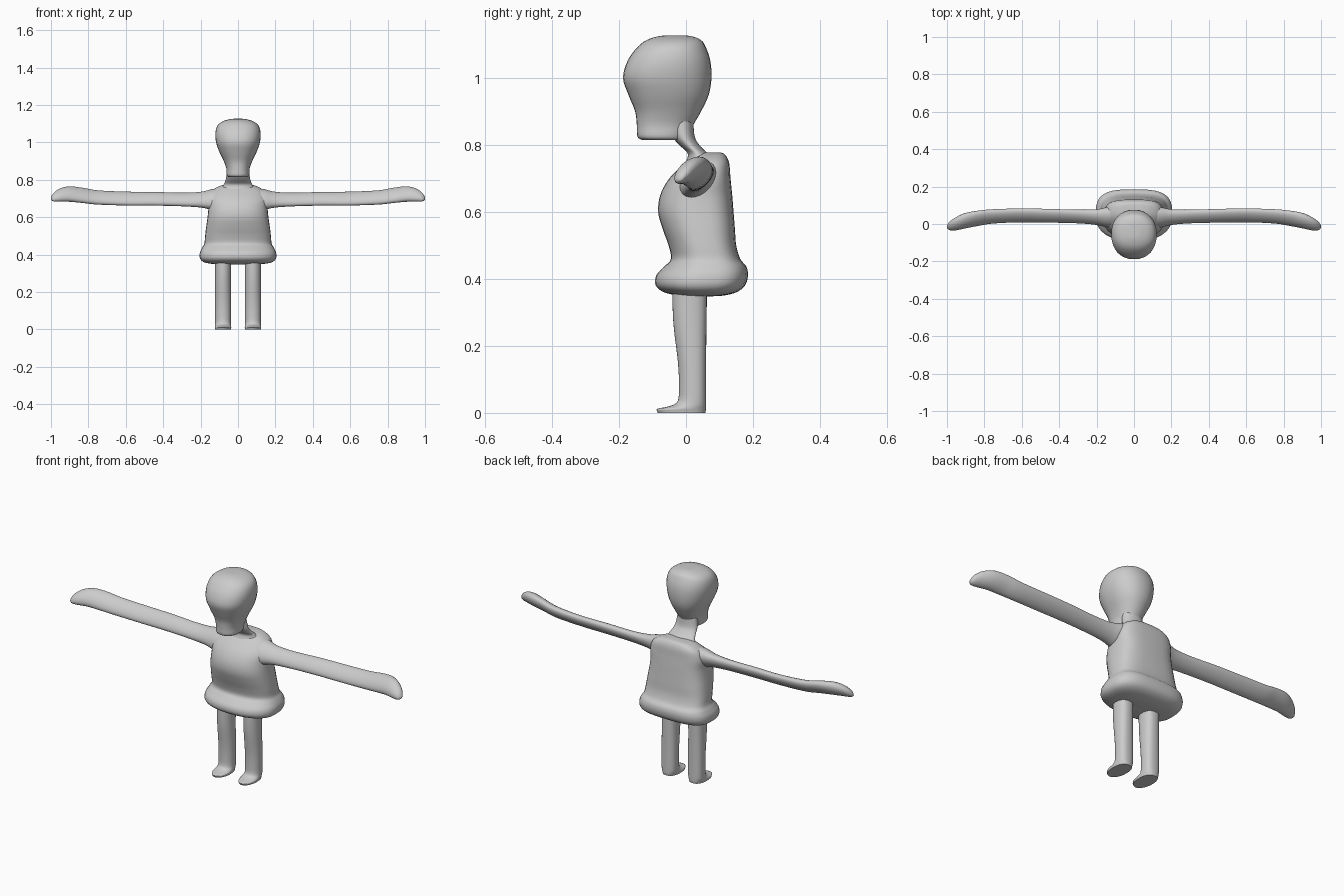
import bpy, bmesh, math
from mathutils import Vector

skin = bpy.data.materials.new("plain_grey")
skin.diffuse_color = (0.6, 0.6, 0.6, 1)
SEG = 32


def smooth_rows(rows, steps=4):
    """Catmull-Rom interpolation between rows of numbers."""
    out = []
    for i in range(len(rows) - 1):
        a, b, c, d = (rows[max(0, min(len(rows) - 1, i + k))] for k in (-1, 0, 1, 2))
        for s in range(steps):
            t = s / steps
            out.append([0.5 * (2 * q + (r - p) * t + (2 * p - 5 * q + 4 * r - u) * t * t
                               + (3 * q - p - 3 * r + u) * t ** 3)
                        for p, q, r, u in zip(a, b, c, d)])
    return out + [list(rows[-1])]


def superpoint(angle, power):
    c, s = math.cos(angle), math.sin(angle)
    e = 2 / power
    return (math.copysign(abs(c) ** e, c), math.copysign(abs(s) ** e, s))


def loft(name, rings, angle=60):
    """Skin a list of point rings, capping both ends."""
    bm = bmesh.new()
    loops = [[bm.verts.new(p) for p in ring] for ring in rings]
    for a, b in zip(loops, loops[1:]):
        for i in range(SEG):
            j = (i + 1) % SEG
            bm.faces.new((a[i], a[j], b[j], b[i]))
    bm.faces.new(loops[0])
    bm.faces.new(loops[-1])
    bmesh.ops.recalc_face_normals(bm, faces=bm.faces)
    mesh = bpy.data.meshes.new(name)
    bm.to_mesh(mesh)
    bm.free()
    mesh.materials.append(skin)
    ob = bpy.data.objects.new(name, mesh)
    bpy.context.collection.objects.link(ob)
    bpy.context.view_layer.objects.active = ob
    ob.select_set(True)
    bpy.ops.object.shade_smooth_by_angle(angle=math.radians(angle))
    ob.select_set(False)
    return ob


def upright(name, rows, x=0, front=2.0, back=2.0, angle=60):
    """Rows are (z, front y, back y, half width)."""
    rings = []
    for z, y0, y1, w in smooth_rows(rows):
        ring = []
        for i in range(SEG):
            a = 2 * math.pi * i / SEG
            px, py = superpoint(a, back if math.sin(a) > 0 else front)
            ring.append((x + px * w, (y0 + y1) / 2 + py * (y1 - y0) / 2, z))
        rings.append(ring)
    return loft(name, rings, angle)


# Head with a rounded crown and narrow jaw
upright("head", [
    (0.815, -0.132, 0.000, 0.050), (0.825, -0.145, 0.005, 0.060),
    (0.86, -0.147, 0.022, 0.062), (0.90, -0.152, 0.045, 0.076),
    (0.95, -0.172, 0.068, 0.100), (1.00, -0.188, 0.076, 0.117),
    (1.05, -0.175, 0.073, 0.121), (1.09, -0.147, 0.060, 0.110),
    (1.113, -0.118, 0.045, 0.082), (1.125, -0.080, 0.015, 0.040),
    (1.127, -0.045, -0.015, 0.012)], front=2.3, back=2.2)

# Neck leaning forward into the jaw
upright("neck", [
    (0.75, 0.000, 0.100, 0.095), (0.775, 0.005, 0.065, 0.076),
    (0.80, -0.020, 0.040, 0.066), (0.825, -0.040, 0.026, 0.062),
    (0.87, -0.050, 0.022, 0.055)])

# Torso flowing into a rolled hem
upright("torso", [
    (0.777, 0.045, 0.105, 0.050), (0.770, 0.025, 0.118, 0.090),
    (0.745, -0.005, 0.129, 0.135), (0.70, -0.050, 0.133, 0.158),
    (0.65, -0.077, 0.138, 0.158), (0.60, -0.083, 0.142, 0.163),
    (0.55, -0.070, 0.146, 0.170), (0.50, -0.052, 0.150, 0.176),
    (0.46, -0.045, 0.162, 0.180), (0.437, -0.065, 0.180, 0.192),
    (0.41, -0.089, 0.185, 0.204), (0.38, -0.090, 0.176, 0.203),
    (0.36, -0.065, 0.150, 0.182), (0.35, -0.020, 0.110, 0.130),
    (0.348, 0.020, 0.070, 0.040)], front=2.3, back=3.2)

# Arms: flattened sections tilted low at the front and high at the back
# Rows are (x, centre y, centre z, long radius, short radius)
arm = [
    (0.08, 0.040, 0.695, 0.075, 0.050), (0.14, 0.036, 0.695, 0.064, 0.044),
    (0.20, 0.037, 0.694, 0.050, 0.032), (0.30, 0.040, 0.695, 0.045, 0.025),
    (0.45, 0.044, 0.699, 0.046, 0.024), (0.60, 0.046, 0.700, 0.047, 0.023),
    (0.75, 0.041, 0.706, 0.048, 0.025), (0.83, 0.031, 0.717, 0.051, 0.027),
    (0.90, 0.018, 0.724, 0.050, 0.030), (0.95, 0.002, 0.719, 0.043, 0.026),
    (0.985, -0.010, 0.708, 0.028, 0.017), (1.0, -0.014, 0.700, 0.008, 0.005)]
major, minor = Vector((0, 1, 1)).normalized(), Vector((0, -1, 1)).normalized()
for side, label in ((1, "left"), (-1, "right")):
    rings = []
    for x, y, z, a, b in smooth_rows(arm):
        rings.append([Vector((side * x, y, z))
                      + major * a * math.cos(2 * math.pi * i / SEG)
                      + minor * b * math.sin(2 * math.pi * i / SEG) for i in range(SEG)])
    loft(label + "_arm", rings)

    # Leg ending in a thin flat foot
    upright(label + "_leg", [
        (0.003, -0.085, 0.058, 0.042), (0.012, -0.086, 0.060, 0.044),
        (0.020, -0.050, 0.060, 0.043), (0.035, -0.025, 0.060, 0.042),
        (0.08, -0.021, 0.060, 0.042), (0.15, -0.024, 0.060, 0.042),
        (0.25, -0.036, 0.061, 0.042), (0.32, -0.040, 0.062, 0.042),
        (0.42, -0.040, 0.062, 0.043)], x=side * 0.08, back=2.5, angle=50)
    for v in bpy.data.objects[label + "_leg"].data.vertices:
        if v.co.z < 0.0035:
            v.co.z = 0.0
